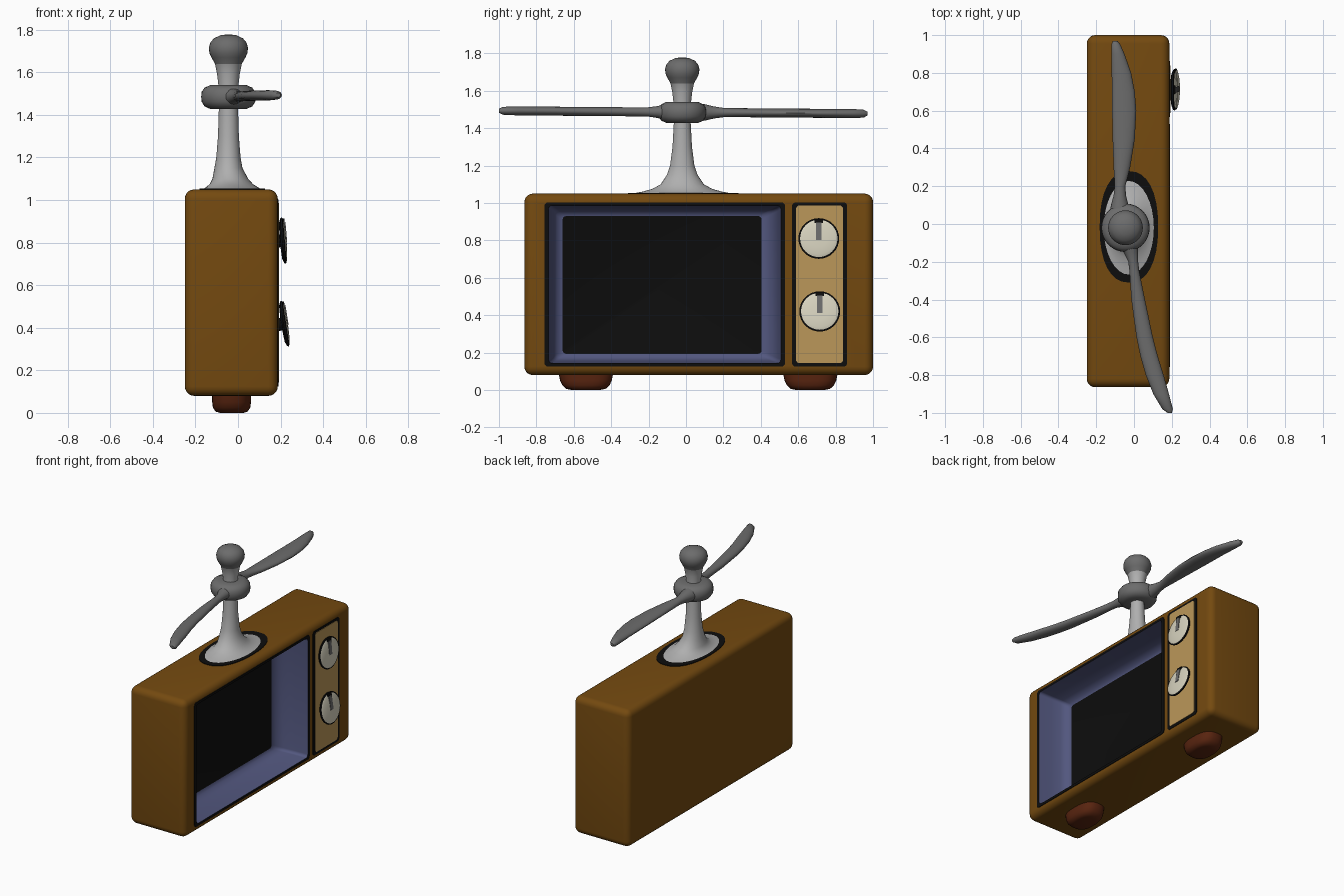
import bpy, bmesh, math
from mathutils import Vector, Matrix

if "Cube" in bpy.data.objects:
    bpy.data.objects.remove(bpy.data.objects["Cube"])


def material(name, rgb):
    m = bpy.data.materials.new(name)
    m.diffuse_color = (*rgb, 1)
    m.use_nodes = True
    m.node_tree.nodes["Principled BSDF"].inputs["Base Color"].default_value = m.diffuse_color
    return m


BROWN = material("wood brown", (0.175, 0.068, 0.005))
BLACK = material("black", (0.004, 0.004, 0.004))
BLUE = material("slate blue", (0.085, 0.095, 0.21))
TAN = material("panel tan", (0.50, 0.31, 0.10))
CREAM = material("dial cream", (0.68, 0.65, 0.52))
LIGHT = material("light grey", (0.43, 0.43, 0.43))
GREY = material("dark grey", (0.15, 0.15, 0.15))
RED = material("red brown", (0.10, 0.018, 0.005))


def finish(name, bm, mats, angle=40):
    me = bpy.data.meshes.new(name)
    bm.to_mesh(me)
    bm.free()
    for m in mats:
        me.materials.append(m)
    for p in me.polygons:
        p.use_smooth = True
    me.set_sharp_from_angle(angle=math.radians(angle))
    ob = bpy.data.objects.new(name, me)
    bpy.context.collection.objects.link(ob)
    return ob


def skin(name, rings, mats, bands=None, start=True, end=True, matrix=None, angle=40):
    """Join equal-length rings with quads; bands gives a material per band (last = end cap)."""
    bm = bmesh.new()
    vs = [[bm.verts.new(p) for p in r] for r in rings]
    n = len(rings[0])
    for k in range(len(rings) - 1):
        for i in range(n):
            j = (i + 1) % n
            f = bm.faces.new((vs[k][i], vs[k][j], vs[k + 1][j], vs[k + 1][i]))
            f.material_index = bands[k] if bands else 0
    if start:
        f = bm.faces.new(vs[0][::-1])
        f.material_index = bands[0] if bands else 0
    if end:
        f = bm.faces.new(vs[-1])
        f.material_index = bands[-1] if bands else 0
    if matrix:
        bm.transform(matrix)
    return finish(name, bm, mats, angle)


def oval(cx, cy, z, rx, ry, n=32, power=2):
    pts = []
    for i in range(n):
        c, s = math.cos(2 * math.pi * i / n), math.sin(2 * math.pi * i / n)
        pts.append((cx + rx * math.copysign(abs(c) ** (2 / power), c),
                    cy + ry * math.copysign(abs(s) ** (2 / power), s), z))
    return pts


def panel_ring(y0, y1, z0, z1, x, r=0.02):
    """Rounded rectangle facing +x."""
    pts = []
    for k, (cy, cz) in enumerate([(y1 - r, z0 + r), (y1 - r, z1 - r), (y0 + r, z1 - r), (y0 + r, z0 + r)]):
        for s in range(5):
            a = math.radians(-90 + 90 * k + 22.5 * s)
            pts.append((x, cy + r * math.cos(a), cz + r * math.sin(a)))
    return pts


# Cabinet: rounded box with an opening in its +x side
FRONT = 0.187
bm = bmesh.new()
bmesh.ops.create_cube(bm, size=1)
bm.transform(Matrix.Translation(((FRONT - 0.25) / 2, 0.068, 0.565)) @
             Matrix.Diagonal((FRONT + 0.25, 1.864, 0.97, 1)))
bmesh.ops.bevel(bm, geom=bm.edges[:], offset=0.045, segments=5, profile=0.5, affect='EDGES')
cabinet = finish("cabinet", bm, [BROWN])
opening = (-0.757, 0.53, 0.125, 1.003)
cutter = skin("opening_cutter", [panel_ring(*opening, -0.1), panel_ring(*opening, 0.3)], [BROWN])
cutter.hide_render = True
mod = cabinet.modifiers.new("opening", 'BOOLEAN')
mod.operation, mod.solver, mod.object = 'DIFFERENCE', 'EXACT', cutter
bpy.context.view_layer.objects.active = cabinet
bpy.ops.object.modifier_apply(modifier=mod.name)
bpy.data.objects.remove(cutter)
# the recess lining replaces the raw walls of the cut
bm = bmesh.new()
bm.from_mesh(cabinet.data)
raw = []
for f in bm.faces:
    c = f.calc_center_median()
    if -0.15 < c.x < FRONT - 0.003 and -0.77 < c.y < 0.54 and 0.115 < c.z < 1.01:
        raw.append(f)
bmesh.ops.delete(bm, geom=raw, context='FACES')
bm.to_mesh(cabinet.data)
bm.free()

# Screen recess: black border, blue sloping walls, black screen at the back
recess = [panel_ring(*opening, FRONT - 0.001),
          panel_ring(*opening, 0.191),
          panel_ring(-0.735, 0.507, 0.143, 0.987, 0.191),
          panel_ring(-0.722, 0.492, 0.150, 0.977, 0.10),
          panel_ring(-0.708, 0.472, 0.158, 0.967, 0.03),
          panel_ring(-0.690, 0.442, 0.172, 0.952, -0.008),
          panel_ring(-0.660, 0.405, 0.193, 0.930, -0.02)]
skin("screen_recess", recess, [BLACK, BLUE], [0, 0, 1, 1, 1, 1, 0], start=False, angle=50)

# Control panel: black border plate with a tan plate on it
skin("panel_border", [panel_ring(0.567, 0.862, 0.125, 1.003, x) for x in (0.185, 0.190)], [BLACK])
skin("panel_plate", [panel_ring(0.588, 0.840, 0.143, 0.987, x) for x in (0.189, 0.193)], [TAN])

# Dials: tilted discs with a pointer
for name, y, z, x, tilt in (("upper", 0.71, 0.81, 0.216, 5), ("lower", 0.715, 0.42, 0.222, 9)):
    c, s = math.cos(math.radians(tilt)), math.sin(math.radians(tilt))
    place = Matrix(((0, -s, c, x), (1, 0, 0, y), (0, c, s, z), (0, 0, 0, 1)))
    prof = [(0.03, -0.035), (0.03, -0.019), (0.085, -0.016), (0.106, -0.008), (0.109, 0.0),
            (0.100, 0.004), (0.085, 0.008), (0.045, 0.011), (0.004, 0.012)]
    skin(name + "_dial", [oval(0, 0, h, r, r) for r, h in prof],
         [BLACK, CREAM], [0, 0, 0, 0, 0, 1, 1, 1, 1], matrix=place)
    for part, w, lo, hi, top, mat in (("pointer", 0.015, -0.01, 0.085, 0.0145, GREY),
                                      ("notch", 0.022, 0.083, 0.104, 0.0105, BLACK)):
        rect = [(-w, lo), (w, lo), (w, hi), (-w, hi)]
        skin(f"{name}_dial_{part}", [[(a, b, h) for a, b in rect] for h in (top - 0.009, top)],
             [mat], matrix=place)

# Feet
for name, y in (("left_foot", -0.535), ("right_foot", 0.665)):
    prof = [(0.0, 0.055, 0.075), (0.006, 0.075, 0.105), (0.025, 0.088, 0.126),
            (0.05, 0.091, 0.138), (0.09, 0.092, 0.146)]
    skin(name, [oval(-0.03, y, z, rx, ry, power=2.6) for z, rx, ry in prof], [RED])

# Mast: oval flared base, slim stem and rounded dark cap
AX, AY = -0.045, -0.02
skin("mast_base_ring", [oval(-0.027, -0.015, z, 0.155, 0.295, power=2.3) for z in (1.045, 1.054)], [BLACK])
prof = [(1.050, 0.140, 0.270), (1.060, 0.122, 0.215), (1.075, 0.102, 0.160), (1.10, 0.084, 0.115),
        (1.15, 0.066, 0.082), (1.20, 0.057, 0.065), (1.30, 0.049, 0.052), (1.43, 0.045, 0.045),
        (1.53, 0.046, 0.046), (1.59, 0.053, 0.053), (1.64, 0.063, 0.063), (1.67, 0.080, 0.080),
        (1.69, 0.089, 0.089), (1.715, 0.092, 0.092), (1.74, 0.085, 0.085), (1.76, 0.068, 0.068),
        (1.775, 0.036, 0.036), (1.778, 0.006, 0.006)]
rings = [oval(AX + 0.018 * max(0, 1 - (z - 1.05) / 0.1), AY, z, rx, ry) for z, rx, ry in prof]
skin("mast", rings, [LIGHT, GREY], [0 if p[0] < 1.63 else 1 for p in prof])

# Rotor hub around the mast
prof = [(0.04, 1.428), (0.085, 1.428), (0.112, 1.440), (0.126, 1.462), (0.128, 1.485),
        (0.126, 1.508), (0.112, 1.528), (0.085, 1.540), (0.04, 1.540)]
skin("rotor_hub", [oval(AX, AY, z, r, r) for r, z in prof], [GREY])

# Rotor blades: rows of y, left x, right x, half thickness
blades = {
    "rear_blade": [(0.05, -0.13, -0.01, 0.050), (0.10, -0.122, -0.03, 0.044), (0.15, -0.108, -0.042, 0.032),
                   (0.20, -0.102, -0.046, 0.025), (0.30, -0.108, -0.020, 0.024), (0.45, -0.113, 0.004, 0.024),
                   (0.60, -0.116, 0.012, 0.024), (0.70, -0.117, 0.004, 0.024), (0.80, -0.118, -0.015, 0.024),
                   (0.90, -0.120, -0.050, 0.024), (0.95, -0.120, -0.072, 0.021), (0.97, -0.112, -0.088, 0.010)],
    "front_blade": [(-1.0, 0.178, 0.200, 0.010), (-0.98, 0.150, 0.206, 0.021), (-0.90, 0.102, 0.185, 0.024),
                    (-0.80, 0.062, 0.157, 0.024), (-0.70, 0.034, 0.126, 0.024), (-0.60, 0.013, 0.100, 0.024),
                    (-0.40, -0.014, 0.058, 0.024), (-0.25, -0.024, 0.028, 0.024), (-0.20, -0.030, 0.022, 0.025),
                    (-0.15, -0.055, 0.022, 0.032), (-0.11, -0.085, 0.022, 0.044), (-0.07, -0.10, 0.03, 0.050)],
}
for name, rows in blades.items():
    rings = []
    for y, xl, xr, t in rows:
        zc = 1.485 - 0.008 * y
        ring = []
        for i in range(20):
            a = 2 * math.pi * i / 20
            ring.append(((xl + xr) / 2 - (xr - xl) / 2 * math.cos(a), y, zc + t * math.sin(a)))
        rings.append(ring)
    skin(name, rings, [GREY])
